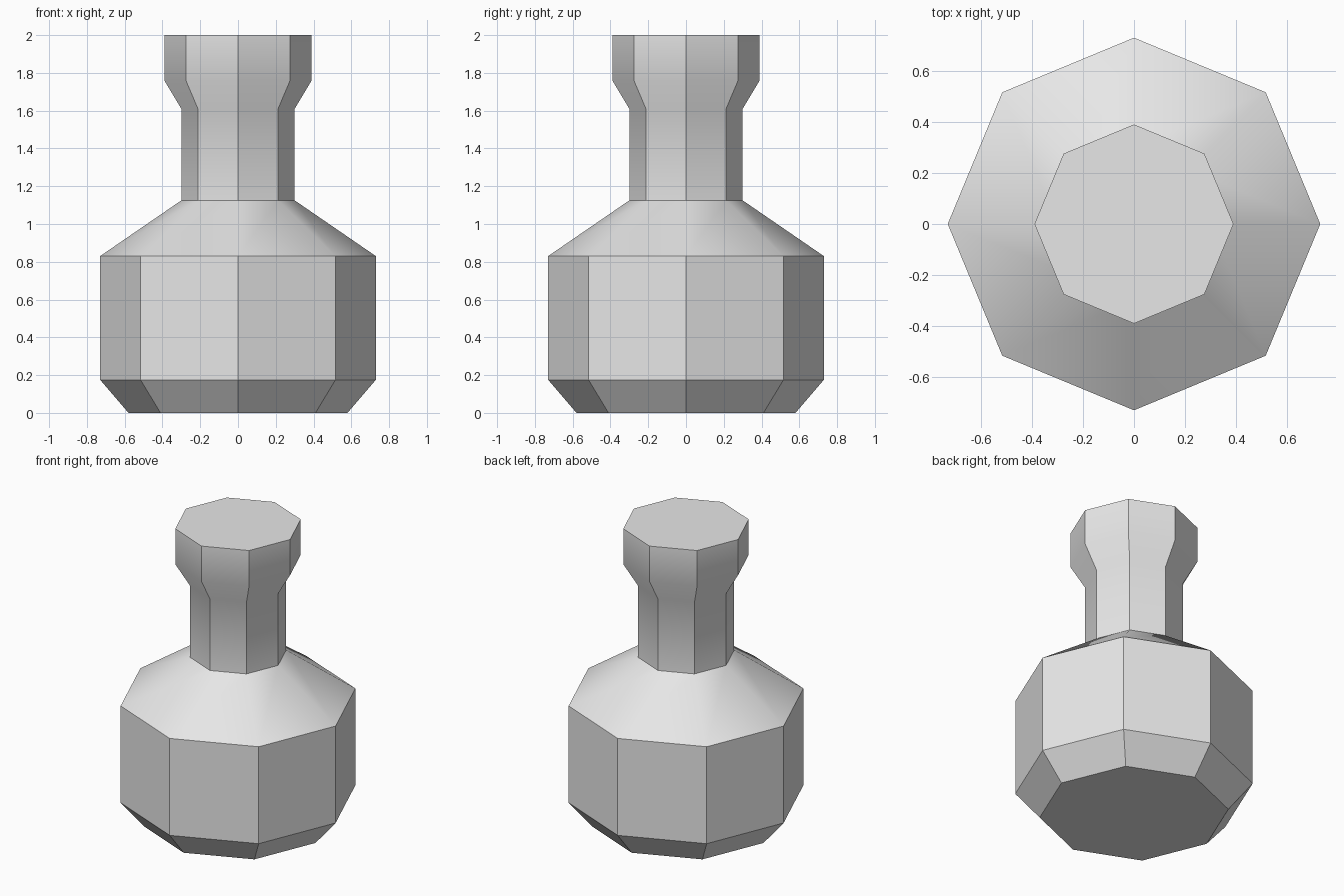
import bpy
import bmesh
from math import cos, sin, pi, radians

cube = bpy.data.objects.get("Cube")
if cube:
    bpy.data.objects.remove(cube, do_unlink=True)

SIDES = 8

# Single grey material
grey = bpy.data.materials.new("light_grey")
grey.use_nodes = True
COLOUR = (0.8, 0.8, 0.8, 1)
grey.diffuse_color = COLOUR
grey.node_tree.nodes["Principled BSDF"].inputs["Base Color"].default_value = COLOUR

# Radius and height of each ring, from the base up
profile = [
    (0.58, 0),      # base
    (0.73, 0.175),  # lower bevel
    (0.73, 0.83),   # body top
    (0.30, 1.125),  # shoulder top
    (0.30, 1.61),   # neck
    (0.39, 1.76),   # flare
    (0.39, 2),      # lip
]


def lathe(name, rings, material):
    """Turn a profile into a closed, faceted solid with corners on the axes."""
    bm = bmesh.new()
    loops = [[bm.verts.new((r * cos(2 * pi * i / SIDES), r * sin(2 * pi * i / SIDES), z))
              for i in range(SIDES)] for r, z in rings]
    for low, high in zip(loops, loops[1:]):
        for i in range(SIDES):
            j = (i + 1) % SIDES
            bm.faces.new((low[i], low[j], high[j], high[i]))
    bm.faces.new(loops[0][::-1])
    bm.faces.new(loops[-1])
    mesh = bpy.data.meshes.new(name)
    bm.to_mesh(mesh)
    bm.free()
    mesh.materials.append(material)
    obj = bpy.data.objects.new(name, mesh)
    bpy.context.collection.objects.link(obj)
    return obj


flask = lathe("flask", profile, grey)

# Smooth shoulder and flare, crisp facets elsewhere
bpy.ops.object.select_all(action="DESELECT")
flask.select_set(True)
bpy.context.view_layer.objects.active = flask
bpy.ops.object.shade_smooth_by_angle(angle=radians(30))
